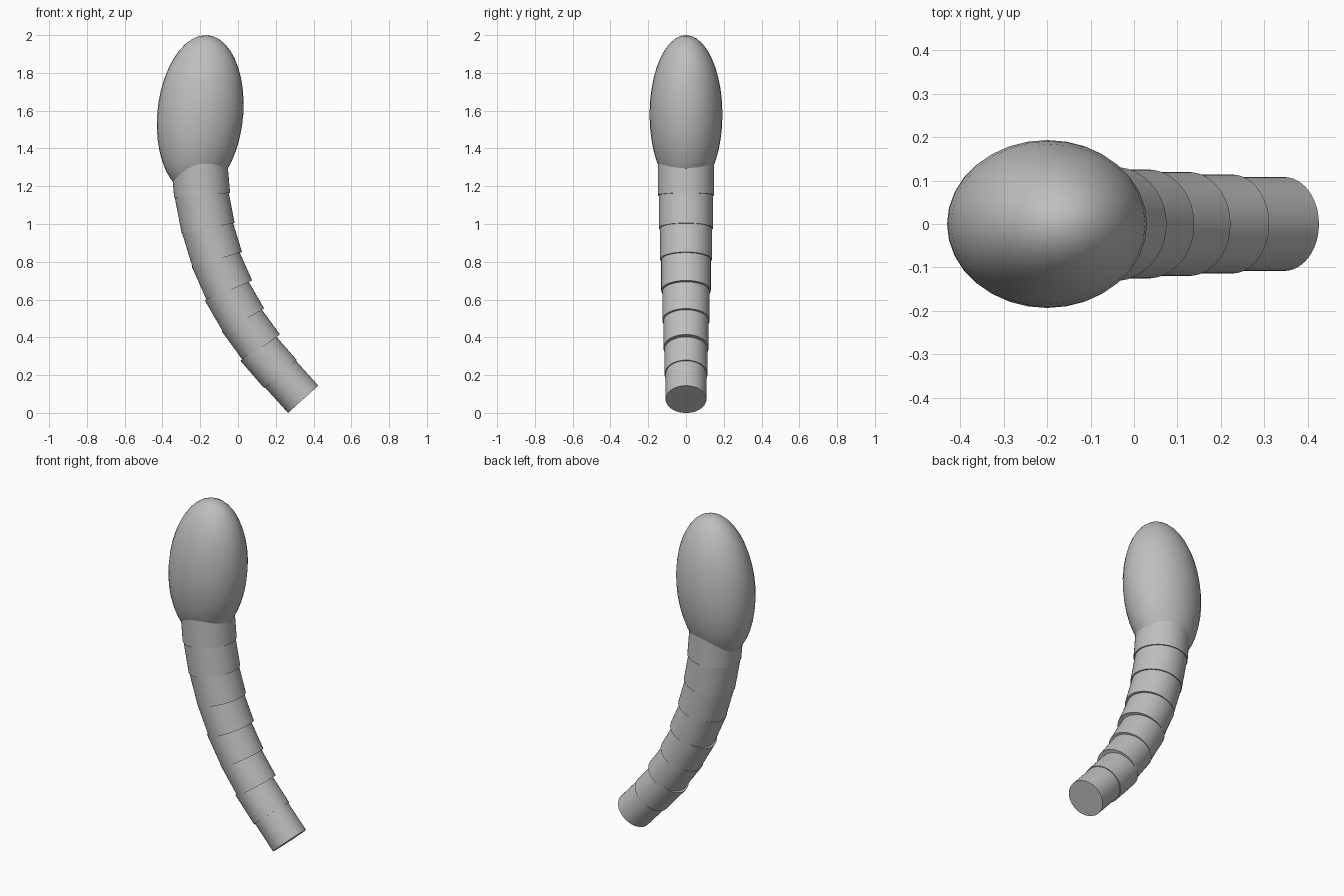
import bpy, math
from mathutils import Matrix, Vector

cube = bpy.data.objects.get("Cube")
if cube:
    bpy.data.objects.remove(cube, do_unlink=True)

grey = bpy.data.materials.new("plain_grey")
grey.use_nodes = True
colour = (0.52, 0.52, 0.52, 1)
grey.diffuse_color = colour
grey.node_tree.nodes["Principled BSDF"].inputs["Base Color"].default_value = colour


def finish(obj, name):
    obj.name = name
    obj.data.materials.append(grey)
    bpy.ops.object.shade_smooth_by_angle(angle=math.radians(40))


# Curved stalk: x, z of each ring's centre, its lean in degrees, tip first
rings = [(0.345, 0.072, 42), (0.225, 0.205, 41), (0.125, 0.345, 36),
         (0.03, 0.49, 30), (-0.045, 0.648, 24), (-0.11, 0.812, 17),
         (-0.158, 0.978, 11), (-0.19, 1.152, 5), (-0.205, 1.32, 2)]

for i, (low, high) in enumerate(zip(rings, rings[1:])):
    start = Vector((low[0], 0, low[1]))
    length = (Vector((high[0], 0, high[1])) - start).length + 0.02
    bpy.ops.mesh.primitive_cylinder_add(vertices=48, radius=0.108 + 0.0058 * i,
                                        depth=length)
    seg = bpy.context.object
    seg.data.transform(Matrix.Translation((0, 0, length / 2)))
    seg.data.transform(Matrix.Rotation(-math.radians(low[2]), 4, 'Y'))
    seg.location = start
    finish(seg, f"stalk_segment_{i + 1}")

# Egg-shaped head, flattened front to back and leaning slightly
bpy.ops.mesh.primitive_uv_sphere_add(segments=32, ring_count=20, radius=1)
head = bpy.context.object
head.data.transform(Matrix.Diagonal((0.228, 0.193, 0.42, 1)))
for v in head.data.vertices:
    v.co.x += 0.07 * v.co.z
head.location = (-0.2, 0, 1.58)
finish(head, "head")
